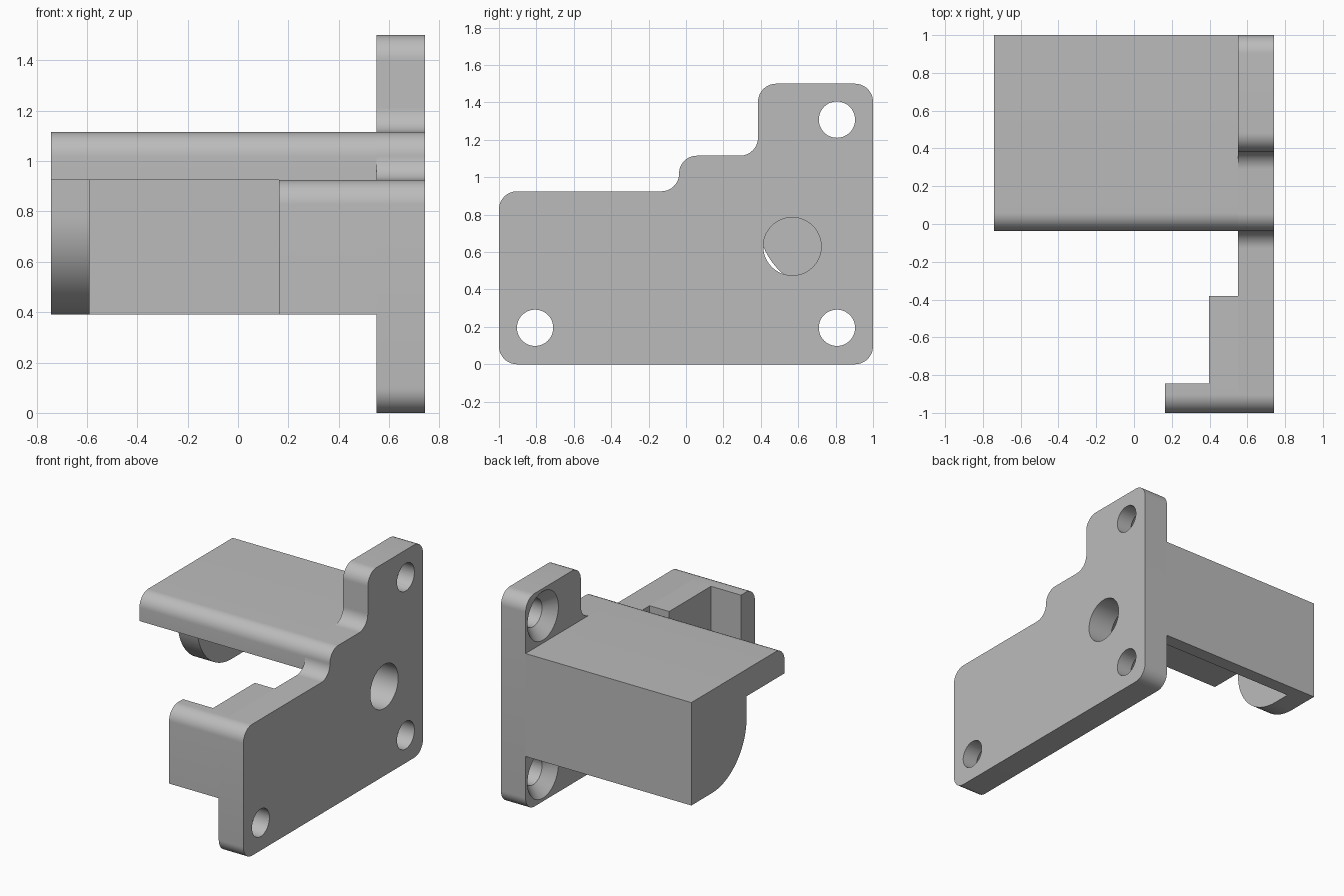
import bpy, bmesh, math
from mathutils import Vector, Matrix

if "Cube" in bpy.data.objects:
    bpy.data.objects.remove(bpy.data.objects["Cube"])

grey = bpy.data.materials.new("plain_grey")
grey.use_nodes = True
colour = (0.5, 0.5, 0.5, 1)
grey.diffuse_color = colour
grey.node_tree.nodes["Principled BSDF"].inputs["Base Color"].default_value = colour

OUTER, INNER, TIP = 0.742, 0.55, -0.742   # plate faces and free end along x
STEP, LOW, MID, TOP = 0.385, 0.39, 0.925, 1.115
R = 0.097                                 # common corner radius


def rounded(corners):
    """Round each (y, z, radius) corner with a tangent arc."""
    out = []
    for i, (y, z, r) in enumerate(corners):
        p = Vector((y, z))
        if r == 0:
            out.append(p)
            continue
        a = (Vector(corners[i - 1][:2]) - p).normalized()
        b = (Vector(corners[(i + 1) % len(corners)][:2]) - p).normalized()
        centre = p + (a + b) * r          # all corners are right angles
        steps = 12 if r < 0.2 else 32
        for k in range(steps + 1):
            t = k / steps * math.pi / 2
            out.append(centre - b * r * math.cos(t) - a * r * math.sin(t))
    return out


def add_object(name, bm):
    bmesh.ops.recalc_face_normals(bm, faces=bm.faces)
    mesh = bpy.data.meshes.new(name)
    bm.to_mesh(mesh)
    bm.free()
    mesh.materials.append(grey)
    ob = bpy.data.objects.new(name, mesh)
    bpy.context.collection.objects.link(ob)
    return ob


def select_only(ob):
    bpy.ops.object.select_all(action='DESELECT')
    ob.select_set(True)
    bpy.context.view_layer.objects.active = ob


def extrusion(name, corners, x0, x1):
    bm = bmesh.new()
    face = bm.faces.new([bm.verts.new((x0, p.x, p.y)) for p in rounded(corners)])
    new = bmesh.ops.extrude_face_region(bm, geom=[face])["geom"]
    bmesh.ops.translate(bm, vec=(x1 - x0, 0, 0),
                        verts=[v for v in new if isinstance(v, bmesh.types.BMVert)])
    return add_object(name, bm)


def cut_round(ob, y, z, x0, x1, r0, r1):
    """Cut a cylinder or cone along x, radius r0 at x0 and r1 at x1."""
    bm = bmesh.new()
    place = Matrix.Translation(((x0 + x1) / 2, y, z)) @ Matrix.Rotation(math.pi / 2, 4, 'Y')
    bmesh.ops.create_cone(bm, cap_ends=True, segments=48, radius1=r0, radius2=r1,
                          depth=x1 - x0, matrix=place)
    cutter = add_object("hole_cutter", bm)
    cutter.hide_render = True
    mod = ob.modifiers.new("hole", 'BOOLEAN')
    mod.operation, mod.solver, mod.object = 'DIFFERENCE', 'EXACT', cutter
    select_only(ob)
    bpy.ops.object.modifier_apply(modifier=mod.name)
    bpy.data.objects.remove(cutter)


# Stepped mounting plate
plate = extrusion("mounting_plate", [
    (-1, 0, R), (1, 0, R), (1, 1.5, R), (STEP, 1.5, R), (STEP, TOP, R),
    (-0.037, TOP, R * 0.97), (-0.037, MID, R * 0.97), (-1, MID, R)], INNER, OUTER)

# Shaft hole and three countersunk screw holes
cut_round(plate, 0.568, 0.63, INNER - 0.1, OUTER + 0.1, 0.155, 0.155)
for y, z in [(-0.807, 0.195), (0.807, 0.195), (0.807, 1.308)]:
    cut_round(plate, y, z, INNER - 0.1, OUTER + 0.1, R, R)
    cut_round(plate, y, z, INNER - 0.01, INNER + 0.075, 0.182, R)

# Cover: top slab and thin back wall in one L section
cover = extrusion("cover", [
    (-0.037, MID, 0), (-0.037, TOP, R), (1, TOP, 0), (1, LOW, 0),
    (1 - R, LOW, 0), (1 - R, MID, 0)], TIP, INNER)

# End wall with a large rounded lower front corner
end_wall = extrusion("end_wall", [
    (STEP, MID, 0), (1, MID, 0), (1, LOW, 0), (STEP, LOW, STEP)], TIP, -0.59)

# Front arm and the shorter pad behind it
front_arm = extrusion("front_arm", [
    (-1, LOW, 0), (-0.845, LOW, 0), (-0.845, MID, 0), (-1, MID, R)], 0.163, INNER)
side_pad = extrusion("side_pad", [
    (-0.845, LOW, 0), (-0.38, LOW, 0), (-0.38, MID, 0), (-0.845, MID, 0)], 0.397, INNER)

for part in (plate, cover, end_wall, front_arm, side_pad):
    select_only(part)
    bpy.ops.object.shade_smooth_by_angle(angle=math.radians(30))
